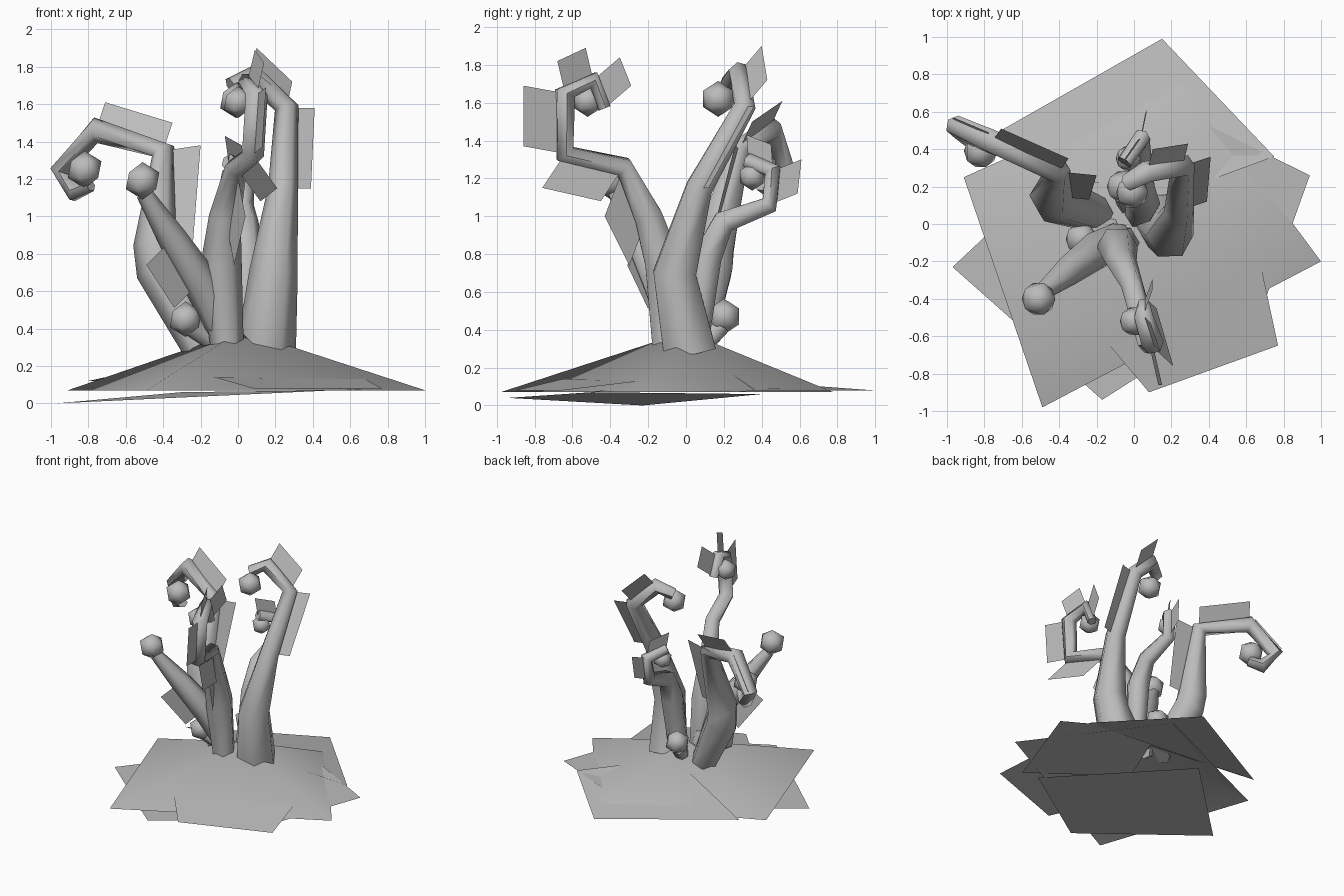
import bpy
import bmesh
import math
from mathutils import Vector

default_cube = bpy.data.objects.get("Cube")
if default_cube:
    bpy.data.objects.remove(default_cube, do_unlink=True)

# Single colour for the whole plant
grey = bpy.data.materials.new("plain grey")
grey.use_nodes = True
colour = (.5, .5, .5, 1)
grey.diffuse_color = colour
grey.node_tree.nodes["Principled BSDF"].inputs["Base Color"].default_value = colour


def smooth(obj, degrees):
    bpy.ops.object.select_all(action="DESELECT")
    obj.select_set(True)
    bpy.context.view_layer.objects.active = obj
    bpy.ops.object.shade_smooth_by_angle(angle=math.radians(degrees))


def mesh_object(name, bm):
    mesh = bpy.data.meshes.new(name)
    bm.to_mesh(mesh)
    bm.free()
    mesh.materials.append(grey)
    obj = bpy.data.objects.new(name, mesh)
    bpy.context.collection.objects.link(obj)
    return obj


def sheet(name, corners, apex=None):
    """A thin leaf: flat polygon, or a fan raised to an apex."""
    bm = bmesh.new()
    verts = [bm.verts.new(corner) for corner in corners]
    if apex:
        tip = bm.verts.new(apex)
        for first, second in zip(verts, verts[1:] + verts[:1]):
            bm.faces.new((first, second, tip))
    else:
        bm.faces.new(verts)
    bmesh.ops.recalc_face_normals(bm, faces=bm.faces)
    obj = mesh_object(name, bm)
    if apex:
        smooth(obj, 60)


def bulb(name, centre, radius):
    """Faceted bud at the end of a stalk."""
    bm = bmesh.new()
    bmesh.ops.create_icosphere(bm, subdivisions=1, radius=radius)
    bmesh.ops.translate(bm, verts=bm.verts, vec=centre)
    smooth(mesh_object(name, bm), 60)


def stalk(name, points, radii, sides=6):
    """Tapered tube swept through the points."""
    path = [Vector(point) for point in points]
    bm = bmesh.new()
    rings = []
    across = Vector((1, 0, 0))
    for i, point in enumerate(path):
        before = path[max(i - 1, 0)]
        after = path[min(i + 1, len(path) - 1)]
        direction = (after - before).normalized()
        across = (across - direction * across.dot(direction)).normalized()
        other = direction.cross(across)
        ring = []
        for k in range(sides):
            turn = math.tau * k / sides
            offset = across * math.cos(turn) + other * math.sin(turn)
            ring.append(bm.verts.new(point + offset * radii[i]))
        rings.append(ring)
    for low, high in zip(rings, rings[1:]):
        for k in range(sides):
            n = (k + 1) % sides
            bm.faces.new((low[k], low[n], high[n], high[k]))
    bm.faces.new(rings[0][::-1])
    bm.faces.new(rings[-1])
    smooth(mesh_object(name, bm), 65)


def tendril(name, points, radii, bud, bud_radius, flaps=()):
    """Stalk with a bud, and a flat flap along each listed segment."""
    stalk(name + "_stalk", points, radii)
    bulb(name + "_bud", bud, bud_radius)
    for segment, reach in flaps:
        reach = Vector(reach)
        start = Vector(points[segment])
        end = Vector(points[segment + 1])
        sheet(f"{name}_flap_{segment}", [start, end, end + reach, start + reach])


# Ground leaves: raised mound with loose sheets around it
sheet("mound_leaf",
      [(1, -.2, .07), (.27, .78, .07), (-.91, .25, .07), (-.49, -.98, .07)],
      apex=(.02, 0, .39))
sheet("under_leaf",
      [(-.97, -.23, 0), (-.17, -.94, .04), (.52, -.5, .07), (-.3, .4, .06)])
sheet("side_leaf",
      [(.94, .26, .07), (.25, .6, .1), (-.05, -.1, .12), (.66, -.52, .07)])
sheet("back_leaf",
      [(.15, .99, .08), (.75, .36, .08), (.45, .25, .16), (-.2, .22, .25),
       (-.8, .45, .12)])
sheet("front_leaf",
      [(.08, -.9, .08), (.77, -.65, .08), (.68, -.23, .13), (-.13, -.65, .14)])

# Wide tendril curling out to the right
tendril("right_tendril",
        [(-.2, .05, .3), (-.42, .13, .72), (-.44, .15, .84), (-.4, .28, 1.35),
         (-.76, .44, 1.46), (-.95, .52, 1.24), (-.87, .46, 1.13), (-.79, .4, 1.17)],
        [.1, .13, .12, .065, .07, .06, .055, .04],
        bud=(-.82, .39, 1.25), bud_radius=.1,
        flaps=[(2, (.2, -.02, .03)), (3, (.05, .07, .15)), (4, (-.02, .05, .03))])

# Tall tendril on the left
tendril("left_tendril",
        [(.15, .02, .28), (.19, -.06, .7), (.24, .07, 1.15), (.26, .31, 1.58),
         (.07, .28, 1.76), (-.04, .22, 1.7)],
        [.16, .13, .08, .065, .06, .045],
        bud=(-.01, .17, 1.62), bud_radius=.095,
        flaps=[(2, (.15, .05, 0)), (3, (.03, .12, .14))])

# Front tendril with a hooked top
tendril("front_tendril",
        [(-.06, -.1, .32), (-.09, -.12, .75), (-.07, -.2, 1), (-.01, -.33, 1.26),
         (.08, -.64, 1.33), (.1, -.64, 1.65), (.05, -.49, 1.72), (.05, -.43, 1.57)],
        [.09, .11, .085, .06, .06, .06, .05, .035],
        bud=(0, -.52, 1.61), bud_radius=.085,
        flaps=[(2, (.05, -.1, -.26)), (3, (.13, -.12, -.18)), (4, (.05, -.22, .04)),
               (5, (.04, -.04, .17)), (6, (.05, .14, .12))])

# Short straight tendril at the front right
tendril("straight_tendril",
        [(-.08, -.06, .36), (-.2, -.14, .65), (-.35, -.25, .88), (-.5, -.37, 1.12)],
        [.07, .1, .08, .045],
        bud=(-.51, -.4, 1.19), bud_radius=.1,
        flaps=[(1, (-.14, -.06, -.14))])

# Small hooked tendril at the back
tendril("back_tendril",
        [(.03, .05, .33), (.05, .11, .78), (.04, .2, .97), (.03, .44, 1.06),
         (.04, .46, 1.24), (-.05, .33, 1.29)],
        [.08, .09, .07, .055, .05, .045],
        bud=(-.03, .35, 1.21), bud_radius=.075,
        flaps=[(3, (.03, .15, .06)), (4, (-.02, -.01, .14))])

# Young buds low on the mound
tendril("young_right",
        [(-.1, 0, .3), (-.26, -.07, .42)], [.05, .06],
        bud=(-.28, -.08, .45), bud_radius=.095)
tendril("young_back",
        [(-.03, .08, .3), (-.06, .18, .42)], [.05, .06],
        bud=(-.06, .2, .47), bud_radius=.095)
